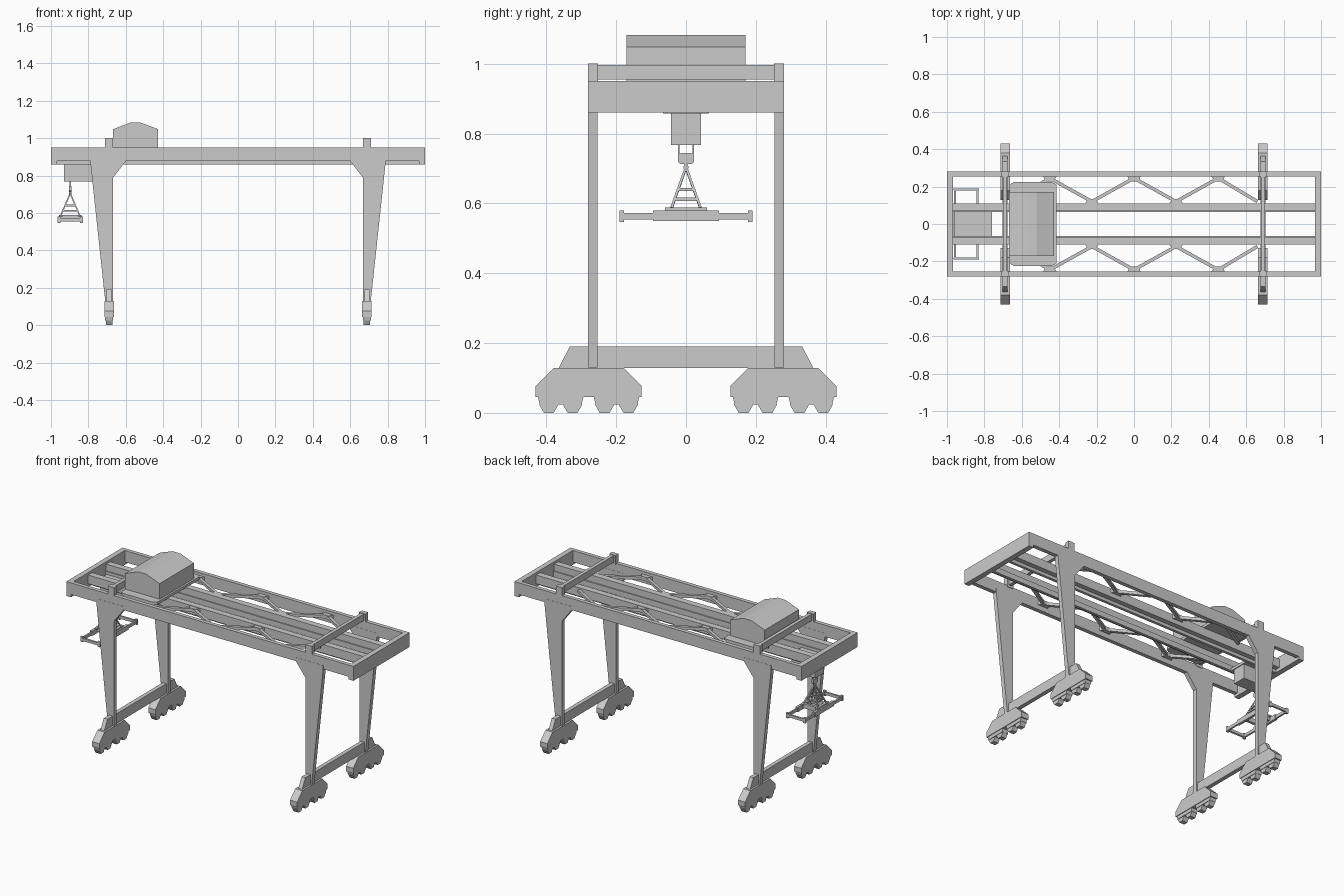
import bpy, bmesh, math
from mathutils import Vector


def finish(name, bm):
    bmesh.ops.recalc_face_normals(bm, faces=bm.faces)
    me = bpy.data.meshes.new(name)
    bm.to_mesh(me)
    bm.free()
    ob = bpy.data.objects.new(name, me)
    bpy.context.collection.objects.link(ob)
    return ob


def prism(name, pts, axis, a, b):
    """Extrude a profile: axis 'x' takes (y,z), 'y' takes (x,z), 'z' takes (x,y)."""
    put = {'x': lambda p, t: (t, p[0], p[1]),
           'y': lambda p, t: (p[0], t, p[1]),
           'z': lambda p, t: (p[0], p[1], t)}[axis]
    bm = bmesh.new()
    lo = [bm.verts.new(put(p, a)) for p in pts]
    hi = [bm.verts.new(put(p, b)) for p in pts]
    bm.faces.new(lo)
    bm.faces.new(hi)
    n = len(pts)
    for i in range(n):
        j = (i + 1) % n
        bm.faces.new((lo[i], lo[j], hi[j], hi[i]))
    return finish(name, bm)


def box(name, x0, x1, y0, y1, z0, z1):
    return prism(name, [(x0, y0), (x1, y0), (x1, y1), (x0, y1)], 'z', z0, z1)


def bar(name, a, b, w, h):
    """Rectangular strut from a to b."""
    a, b = Vector(a), Vector(b)
    d = (b - a).normalized()
    ref = Vector((0, 0, 1)) if abs(d.z) < 0.8 else Vector((0, 1, 0))
    u = d.cross(ref).normalized() * w / 2
    v = u.cross(d).normalized() * h / 2
    bm = bmesh.new()
    ends = [[bm.verts.new(p + u * i + v * j) for i, j in ((-1, -1), (1, -1), (1, 1), (-1, 1))]
            for p in (a, b)]
    for e in ends:
        bm.faces.new(e)
    for i in range(4):
        j = (i + 1) % 4
        bm.faces.new((ends[0][i], ends[0][j], ends[1][j], ends[1][i]))
    return finish(name, bm)


S = (-1, 1)

# Outer frame: side girders and end beams
for s in S:
    box("side_girder", -0.97, 0.97, s * 0.255, s * 0.28, 0.877, 0.95)
    box("end_beam", s * 0.967, s * 1.0, -0.28, 0.28, 0.86, 0.95)
    # Trolley runway beams with a lower rail on the inner edge
    box("runway_beam", -0.967, 0.967, s * 0.07, s * 0.11, 0.88, 0.935)
    box("runway_rail", -0.967, 0.967, s * 0.063, s * 0.08, 0.86, 0.893)

# Horizontal bracing between side girders and runway beams
for s in S:
    nodes = [(-0.66 + 0.0, 0.12), (-0.45, 0.245), (-0.225, 0.12), (0, 0.245),
             (0.225, 0.12), (0.45, 0.245), (0.66, 0.12)]
    for p, q in zip(nodes, nodes[1:]):
        bar("brace_strut", (p[0], s * p[1], 0.92), (q[0], s * q[1], 0.92), 0.018, 0.018)
    for x, y in nodes[1:-1]:
        base, tip = (0.256, 0.228) if y > 0.2 else (0.108, 0.134)
        prism("gusset_plate", [(x - 0.037, s * base), (x + 0.037, s * base),
                               (x + 0.02, s * tip), (x - 0.02, s * tip)], 'z', 0.908, 0.932)

# Legs, top portals, sill beams and bogies
leg = [(0.667, 0.13), (0.71, 0.13), (0.79, 0.877), (0.79, 0.9), (0.6, 0.9), (0.6, 0.877), (0.667, 0.79)]
bogie = [(-0.152, 0.045), (0.152, 0.045), (0.152, 0.077), (0.1, 0.129), (-0.1, 0.129), (-0.152, 0.077)]
for sx in S:
    cx = sx * 0.689
    box("portal_beam", cx - 0.011, cx + 0.011, -0.27, 0.27, 0.955, 0.997)
    prism("sill_beam", [(-0.365, 0.128), (0.365, 0.128), (0.333, 0.19), (-0.333, 0.19)],
          'x', cx - 0.013, cx + 0.013)
    for sy in S:
        cy = sy * 0.279
        prism("leg", [(sx * x, z) for x, z in leg], 'y', sy * 0.254, sy * 0.281)
        box("portal_post", cx - 0.022, cx + 0.022, sy * 0.252, sy * 0.28, 0.94, 1.0)
        prism("bogie_body", [(cy + y, z) for y, z in bogie], 'x', cx - 0.025, cx + 0.025)
        for t in S:
            # Wheel pair carrier and two six-sided wheels
            c = cy + t * 0.08
            prism("wheel_carrier", [(c - 0.06, 0.024), (c + 0.06, 0.024), (c + 0.066, 0.05),
                                    (c - 0.066, 0.05)], 'x', cx - 0.021, cx + 0.021)
            for w in S:
                wy = c + w * 0.034
                prism("wheel", [(wy + 0.0277 * math.cos(k * math.pi / 3),
                                 0.024 + 0.0277 * math.sin(k * math.pi / 3)) for k in range(6)],
                      'x', cx - 0.018, cx + 0.018)

# Machinery house on its platform
prism("house_platform", [(-0.665, -0.21), (-0.64, -0.225), (-0.44, -0.225), (-0.415, -0.21),
                         (-0.415, 0.21), (-0.44, 0.225), (-0.64, 0.225), (-0.665, 0.21)],
      'z', 0.932, 0.95)
prism("machinery_house", [(-0.667, 0.945), (-0.427, 0.945), (-0.427, 1.048), (-0.52, 1.083),
                          (-0.575, 1.083), (-0.667, 1.048)], 'y', -0.17, 0.17)

# Trolley and hoist
T = -0.897
box("trolley_deck", -0.96, -0.76, -0.066, 0.066, 0.858, 0.875)
box("trolley_body", -0.93, -0.765, -0.043, 0.043, 0.767, 0.86)
for s in S:
    box("hoist_rope", T - 0.004, T + 0.004, s * 0.018, s * 0.023, 0.735, 0.77)
prism("hook_block", [(-0.023, 0.72), (-0.016, 0.713), (0.016, 0.713), (0.023, 0.72), (0.023, 0.74),
                     (0.014, 0.744), (-0.014, 0.744), (-0.023, 0.74)], 'x', T - 0.007, T + 0.007)
prism("hook", [(0.008 * math.cos(k * math.pi / 3), 0.704 + 0.011 * math.sin(k * math.pi / 3))
               for k in range(6)], 'x', T - 0.006, T + 0.006)

# Lifting pyramid
def corner(sx, sy, z):
    f = (0.695 - z) / 0.107
    return (T + sx * (0.004 + 0.046 * f), sy * (0.003 + 0.038 * f), z)

for sx in S:
    for sy in S:
        bar("sling_leg", corner(sx, sy, 0.695), corner(sx, sy, 0.588), 0.007, 0.007)
for z in (0.612, 0.64):
    for s in S:
        bar("sling_tie", corner(s, -1, z), corner(s, 1, z), 0.006, 0.009)
        bar("sling_tie", corner(-1, s, z), corner(1, s, z), 0.006, 0.009)

# Container spreader
for s in S:
    x = T + s * 0.06
    box("spreader_side", x - 0.005, x + 0.005, -0.185, 0.185, 0.554, 0.573)
    box("spreader_sleeve", x - 0.008, x + 0.008, -0.095, 0.095, 0.55, 0.58)
    box("spreader_end", T - 0.067, T + 0.067, s * 0.178, s * 0.19, 0.555, 0.572)
    box("spreader_cross", T - 0.06, T + 0.06, s * 0.032, s * 0.048, 0.56, 0.588)
    box("spreader_pad", T + s * 0.042, T + s * 0.058, -0.06, 0.06, 0.578, 0.588)
    for t in S:
        box("corner_lock", x - 0.008, x + 0.008, t * 0.178, t * 0.19, 0.547, 0.58)
